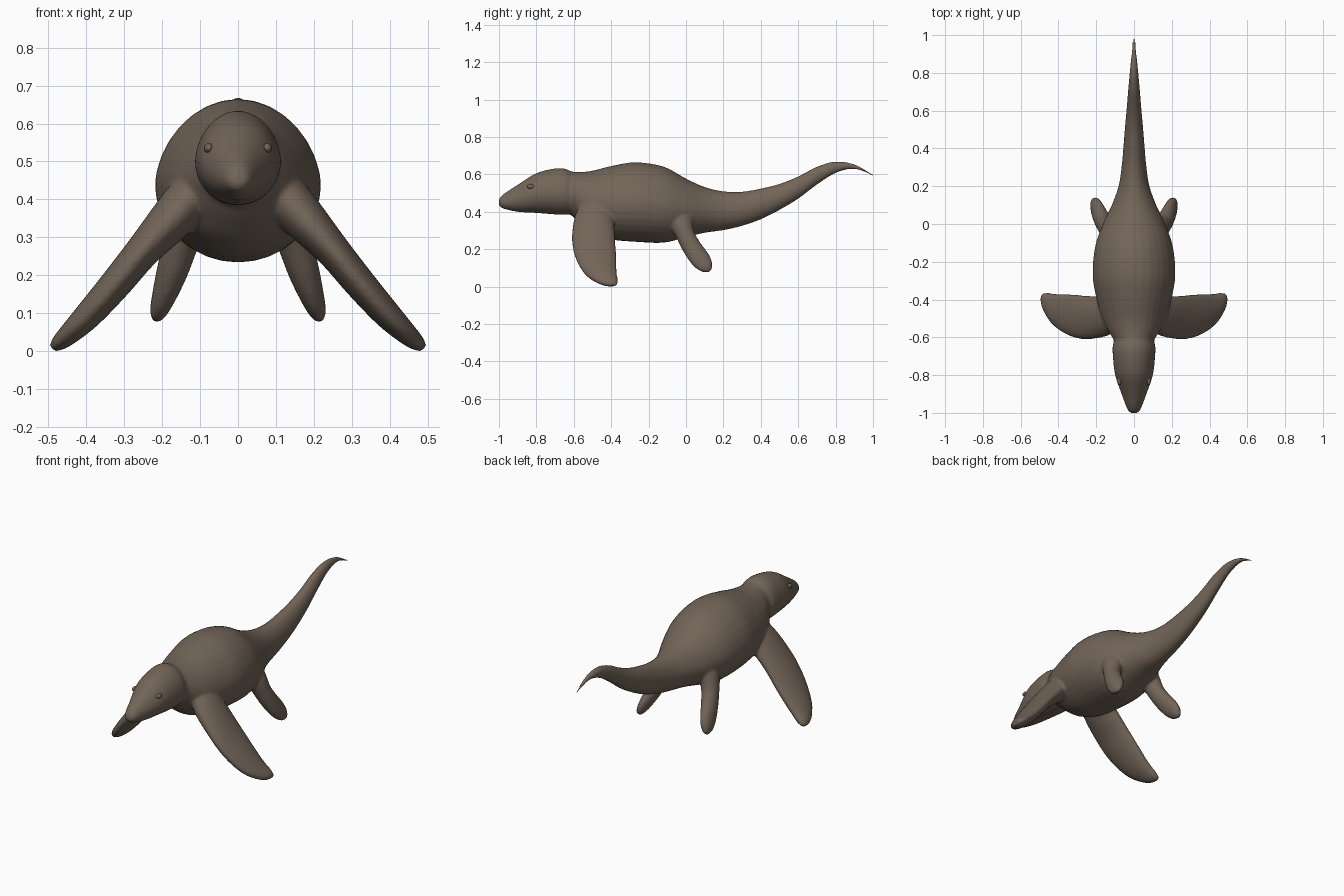
import bpy
import bmesh
import math
from mathutils import Vector

cube = bpy.data.objects.get("Cube")
if cube:
    bpy.data.objects.remove(cube, do_unlink=True)

SIDES = 32
STEPS = 4

hide = bpy.data.materials.new("brown_hide")
hide.use_nodes = True
colour = (0.17, 0.13, 0.098, 1)
hide.diffuse_color = colour
shader = hide.node_tree.nodes["Principled BSDF"]
shader.inputs["Base Color"].default_value = colour
shader.inputs["Roughness"].default_value = 0.8


def refine(stations):
    """Catmull-Rom interpolation between the stations."""
    pts = [Vector(s) for s in stations]
    out = []
    for i in range(len(pts) - 1):
        a, b, c = pts[max(i - 1, 0)], pts[i], pts[i + 1]
        d = pts[min(i + 2, len(pts) - 1)]
        for k in range(STEPS):
            t = k / STEPS
            out.append(b + (c - a) * (t / 2)
                       + (a * 2 - b * 5 + c * 4 - d) * (t * t / 2)
                       + (b * 3 - a - c * 3 + d) * (t ** 3 / 2))
    return out + [pts[-1]]


def loft(name, rings):
    """Closed skin through a list of rings."""
    bm = bmesh.new()
    loops = [[bm.verts.new(p) for p in ring] for ring in rings]
    for a, b in zip(loops, loops[1:]):
        for i in range(SIDES):
            j = (i + 1) % SIDES
            bm.faces.new((a[i], a[j], b[j], b[i]))
    bm.faces.new(loops[0])
    bm.faces.new(loops[-1])
    bmesh.ops.recalc_face_normals(bm, faces=bm.faces)
    mesh = bpy.data.meshes.new(name)
    bm.to_mesh(mesh)
    bm.free()
    mesh.materials.append(hide)
    obj = bpy.data.objects.new(name, mesh)
    bpy.context.collection.objects.link(obj)
    return obj


ANGLES = [math.tau * i / SIDES for i in range(SIDES)]


def trunk_ring(s):
    """Rounded section with a slightly peaked back."""
    y, low, high, width = s
    mid = low + (high - low) * 0.47
    ring = []
    for a in ANGLES:
        sn = math.sin(a)
        z = mid + (high - mid) * sn ** 1.15 if sn > 0 else mid + (mid - low) * sn
        ring.append((width * math.cos(a), y, z))
    return ring


def flipper(name, stations, side):
    """Flat paddle lofted along a path: x, y, z, half chord, half thickness."""
    rows = refine(stations)
    path = [Vector(r[:3]) for r in rows]
    rings = []
    for i, (p, r) in enumerate(zip(path, rows)):
        along = (path[min(i + 1, len(path) - 1)] - path[max(i - 1, 0)]).normalized()
        chord = Vector((0, 1, 0))
        chord = (chord - along * chord.dot(along)).normalized()
        thick = along.cross(chord)
        ring = [p + chord * (r[3] * math.cos(a)) + thick * (r[4] * math.sin(a))
                for a in ANGLES]
        rings.append([(side * v.x, v.y, v.z) for v in ring])
    return loft(name, rings)


# Trunk from snout to tail tip: y, underside, back, half width
trunk = [
    (-1, .435, .465, .018), (-.98, .418, .492, .036), (-.9, .4, .545, .066),
    (-.8, .394, .607, .1), (-.7, .386, .632, .112), (-.645, .384, .631, .113),
    (-.615, .383, .617, .107), (-.57, .34, .613, .135), (-.5, .285, .62, .17),
    (-.4, .252, .645, .198), (-.27, .24, .665, .219), (-.12, .235, .642, .206),
    (0, .265, .578, .165), (.1, .288, .533, .118), (.2, .302, .51, .082),
    (.3, .325, .508, .066), (.4, .36, .525, .057), (.5, .41, .55, .049),
    (.6, .47, .59, .04), (.7, .545, .642, .032), (.8, .607, .67, .023),
    (.9, .629, .655, .014), (1, .592, .602, .005),
]
front = [
    (.09, -.47, .45, .08, .06), (.16, -.49, .365, .105, .06),
    (.25, -.495, .265, .115, .046), (.32, -.485, .18, .112, .042),
    (.39, -.46, .1, .094, .037), (.44, -.425, .05, .066, .029),
    (.472, -.39, .022, .036, .02), (.486, -.37, .012, .008, .006),
]
hind = [
    (.09, -.03, .43, .05, .04), (.13, -.025, .35, .06, .05),
    (.155, 0, .27, .05, .046), (.175, .035, .205, .052, .041),
    (.195, .078, .145, .053, .032), (.209, .11, .105, .039, .023),
    (.216, .128, .083, .012, .01),
]

parts = [loft("body", [trunk_ring(s) for s in refine(trunk)])]
for side in (1, -1):
    parts.append(flipper("front_flipper", front, side))
    parts.append(flipper("hind_flipper", hind, side))

# Fuse trunk and flippers into one skin with soft joints
bpy.ops.object.select_all(action="DESELECT")
for part in parts:
    part.select_set(True)
body = parts[0]
bpy.context.view_layer.objects.active = body
bpy.ops.object.join()
remesh = body.modifiers.new("fuse", "REMESH")
remesh.mode = "VOXEL"
remesh.voxel_size = 0.008
remesh.use_smooth_shade = True
soften = body.modifiers.new("soften", "SMOOTH")
soften.factor = 0.5
soften.iterations = 5

# Small eyes set into the sides of the head
for side, label in ((1, "left"), (-1, "right")):
    bpy.ops.mesh.primitive_uv_sphere_add(
        segments=16, ring_count=10, radius=0.016, location=(side * .077, -.83, .535))
    eye = bpy.context.object
    eye.name = label + "_eye"
    eye.scale = (.8, 1.3, .8)
    eye.data.materials.append(hide)
    bpy.ops.object.shade_smooth()
